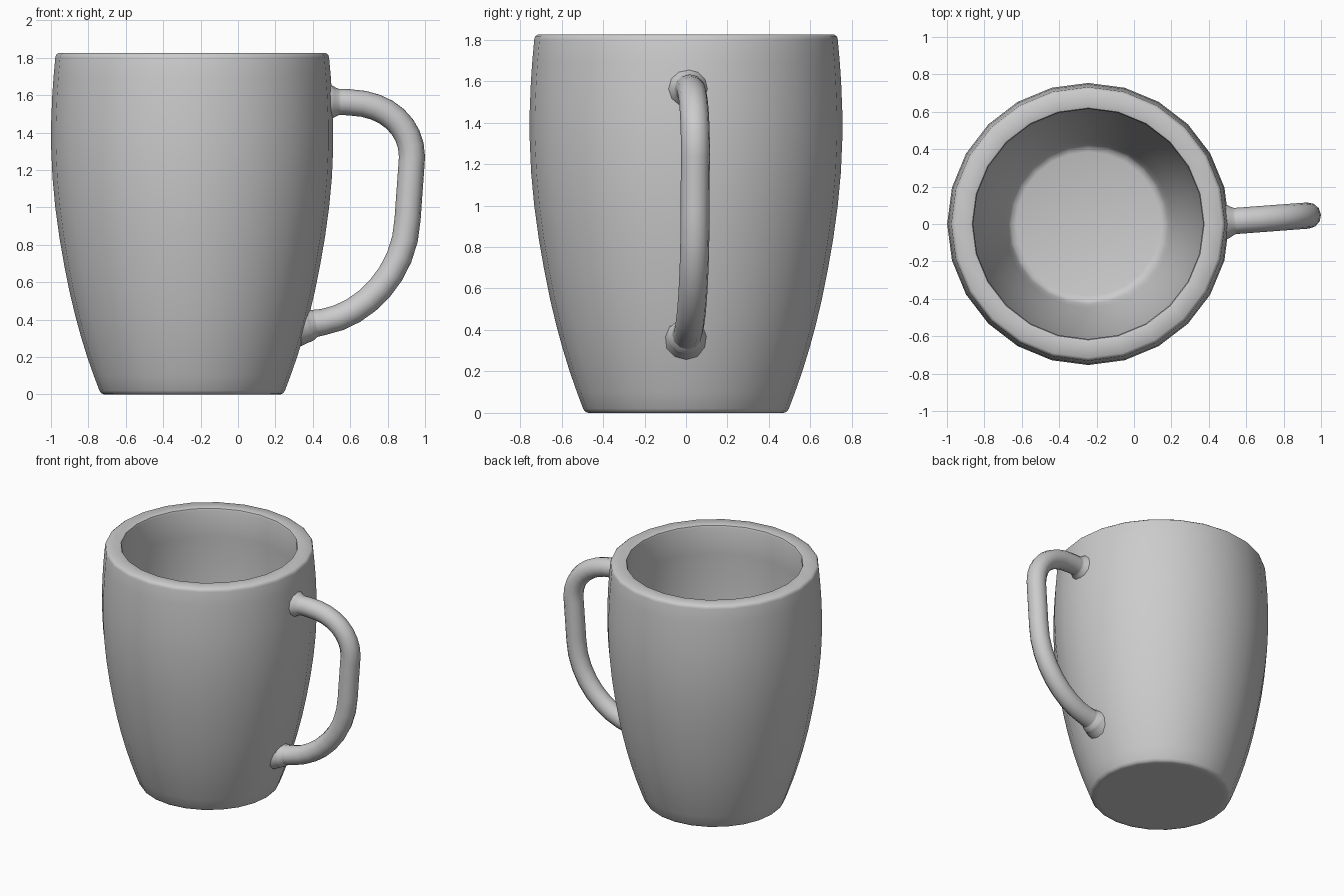
import bpy, bmesh, math

if "Cube" in bpy.data.objects:
    bpy.data.objects.remove(bpy.data.objects["Cube"])

CX = -0.245      # mug axis
SIDES = 24


def smooth(obj, angle=50):
    bpy.ops.object.select_all(action='DESELECT')
    obj.select_set(True)
    bpy.context.view_layer.objects.active = obj
    bpy.ops.object.shade_smooth_by_angle(angle=math.radians(angle))


def lathe(name, profile):
    """Spin an (r, z) profile about the mug axis."""
    bm = bmesh.new()
    vs = [bm.verts.new((r, 0, z)) for r, z in profile]
    es = [bm.edges.new(pair) for pair in zip(vs, vs[1:])]
    bmesh.ops.spin(bm, geom=vs + es, cent=(0, 0, 0), axis=(0, 0, 1),
                   angle=math.tau, steps=SIDES)
    bmesh.ops.remove_doubles(bm, verts=bm.verts, dist=0.0005)
    bmesh.ops.recalc_face_normals(bm, faces=bm.faces)
    mesh = bpy.data.meshes.new(name)
    bm.to_mesh(mesh)
    bm.free()
    obj = bpy.data.objects.new(name, mesh)
    obj.location.x = CX
    bpy.context.collection.objects.link(obj)
    smooth(obj)
    return obj


# Mug body: base, bulging outer wall, softened rim, inner wall and floor
lathe("mug_body", [
    (0, 0), (0.44, 0), (0.472, 0), (0.486, 0.006), (0.496, 0.02),
    (0.526, 0.1), (0.561, 0.2), (0.595, 0.31), (0.625, 0.42),
    (0.656, 0.55), (0.684, 0.69), (0.71, 0.84), (0.732, 1.0),
    (0.747, 1.16), (0.754, 1.32), (0.754, 1.45), (0.748, 1.6),
    (0.741, 1.7), (0.732, 1.8), (0.728, 1.815), (0.715, 1.825),
    (0.632, 1.825), (0.620, 1.821), (0.615, 1.807),
    (0.624, 1.6), (0.629, 1.4), (0.624, 1.2), (0.608, 1.0),
    (0.58, 0.8), (0.544, 0.6), (0.497, 0.4), (0.447, 0.22),
    (0.428, 0.16), (0.413, 0.136), (0.385, 0.127), (0, 0.125)])


# Handle: swept round tube that flares where it meets the wall
# each point: (position xz), (left handle xz), (right handle xz), radius
path = [
    ((0.46, 1.563), (0.45, 1.563), (0.475, 1.563), 1.55),
    ((0.505, 1.563), (0.49, 1.563), (0.515, 1.563), 1.25),
    ((0.54, 1.563), (0.525, 1.563), (0.56, 1.563), 1.0),
    ((0.60, 1.561), (0.58, 1.563), (0.80, 1.555), 1.0),
    ((0.93, 1.27), (0.93, 1.43), (0.926, 1.2), 1.0),
    ((0.907, 0.94), (0.912, 1.02), (0.895, 0.64), 1.0),
    ((0.46, 0.388), (0.67, 0.425), (0.445, 0.385), 1.0),
    ((0.41, 0.379), (0.425, 0.382), (0.40, 0.377), 1.05),
    ((0.375, 0.371), (0.385, 0.373), (0.36, 0.37), 1.3),
    ((0.325, 0.365), (0.335, 0.366), (0.315, 0.364), 1.55)]


def lean(p):
    # the handle swings slightly to +y as it leaves the body
    return (p[0], 0.01 + 0.075 * (p[0] - 0.46), p[1])


curve = bpy.data.curves.new("handle", 'CURVE')
curve.dimensions = '3D'
curve.bevel_depth = 0.07
curve.bevel_resolution = 4
curve.resolution_u = 8
curve.use_fill_caps = True
spline = curve.splines.new('BEZIER')
spline.bezier_points.add(len(path) - 1)
for bp, (co, left, right, rad) in zip(spline.bezier_points, path):
    bp.handle_left_type = bp.handle_right_type = 'FREE'
    bp.co, bp.handle_left, bp.handle_right = lean(co), lean(left), lean(right)
    bp.radius = rad
handle = bpy.data.objects.new("handle", curve)
bpy.context.collection.objects.link(handle)
bpy.ops.object.select_all(action='DESELECT')
handle.select_set(True)
bpy.context.view_layer.objects.active = handle
bpy.ops.object.convert(target='MESH')
smooth(bpy.context.view_layer.objects.active)
